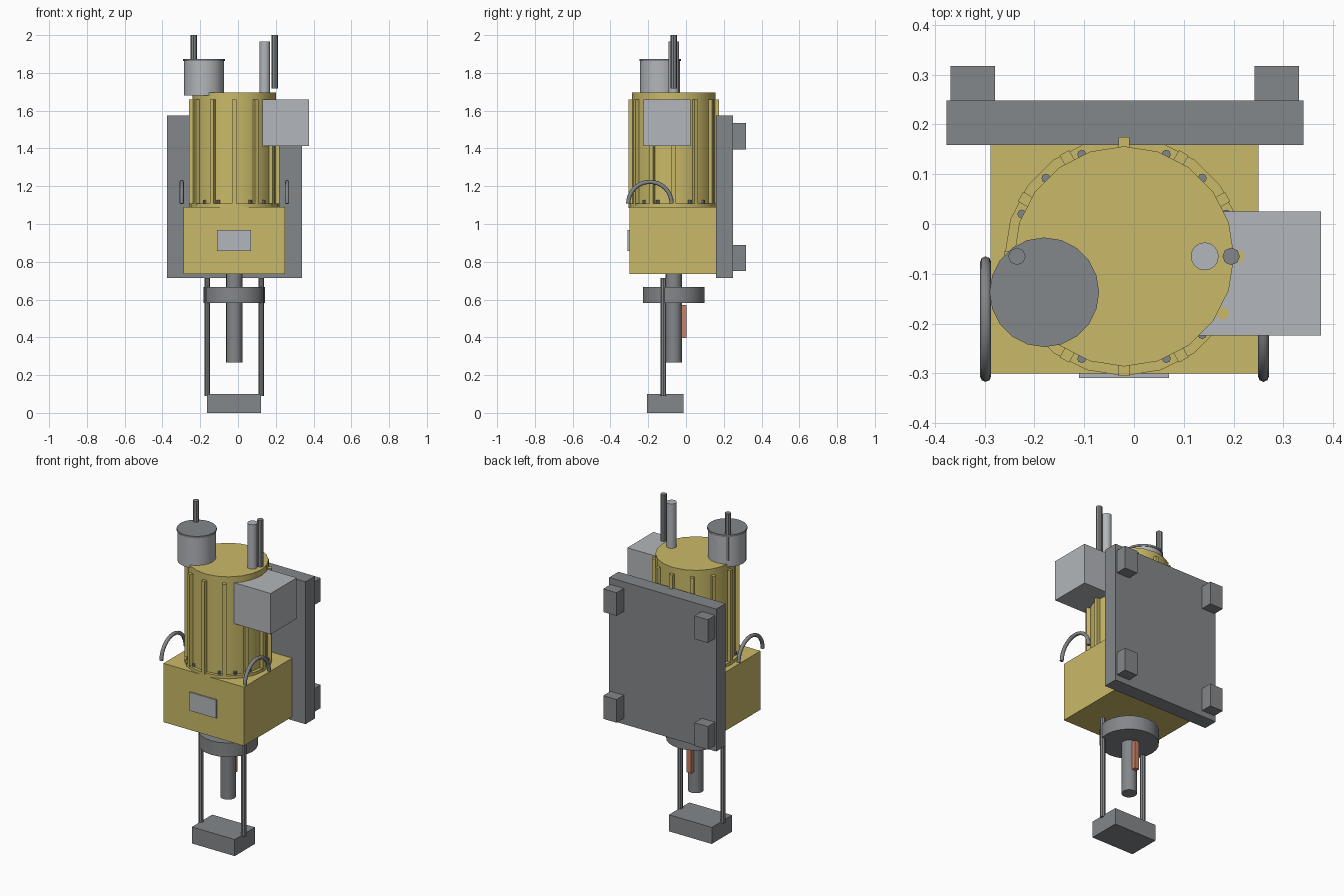
import bpy
from math import sin, cos, pi, radians

if "Cube" in bpy.data.objects:
    bpy.data.objects.remove(bpy.data.objects["Cube"], do_unlink=True)


def material(name, rgb):
    m = bpy.data.materials.new(name)
    m.use_nodes = True
    m.diffuse_color = (*rgb, 1)
    m.node_tree.nodes["Principled BSDF"].inputs["Base Color"].default_value = (*rgb, 1)
    return m


GOLD = material("ochre paint", (0.59, 0.49, 0.14))
DARK = material("dark grey steel", (0.23, 0.242, 0.254))
LIGHT = material("light grey metal", (0.45, 0.47, 0.495))
COPPER = material("copper", (0.58, 0.22, 0.14))

CX, CY = -0.02, -0.065          # main vertical axis


def finish(name, mat):
    o = bpy.context.object
    o.name = o.data.name = name
    o.data.materials.clear()
    o.data.materials.append(mat)
    return o


def box(name, mat, x, y, z, turn=0):
    """Box from (min, max) ranges, optionally turned about its own centre."""
    spans = (x, y, z)
    bpy.ops.mesh.primitive_cube_add(
        size=1, location=[(a + b) / 2 for a, b in spans], rotation=(0, 0, turn))
    bpy.context.object.scale = [b - a for a, b in spans]
    bpy.ops.object.transform_apply(location=False, rotation=False, scale=True)
    return finish(name, mat)


def cylinder(name, mat, x, y, r, z, sides=20):
    """Upright cylinder with a vertex on its back."""
    bpy.ops.mesh.primitive_cylinder_add(
        vertices=sides, radius=r, depth=z[1] - z[0], location=(x, y, (z[0] + z[1]) / 2))
    bpy.ops.object.shade_smooth_by_angle(angle=radians(30))
    return finish(name, mat)


# Gear housing and nameplate
box("gear_housing", GOLD, (-0.288, 0.25), (-0.3, 0.16), (0.735, 1.09))
box("nameplate", LIGHT, (-0.11, 0.07), (-0.309, -0.3), (0.856, 0.967))

# Motor body, flange, cooling fins and flange bolts
cylinder("motor_body", GOLD, CX, CY, 0.221, (1.09, 1.697))
cylinder("motor_flange", GOLD, CX, CY, 0.24, (1.085, 1.108))
for i in range(12):
    a = i * pi / 6
    x, y = CX + 0.225 * cos(a), CY + 0.225 * sin(a)
    box(f"cooling_fin_{i}", GOLD, (x - 0.015, x + 0.015), (y - 0.011, y + 0.011),
        (1.1, 1.66), a)
for i in range(16):
    a = i * pi / 8
    cylinder(f"flange_bolt_{i}", DARK, CX + 0.222 * cos(a), CY + 0.222 * sin(a),
             0.009, (1.1, 1.126), 8)

# Junction box on the left side
box("junction_box", LIGHT, (0.128, 0.375), (-0.224, 0.025), (1.413, 1.66))

# Filler canister with lid, and the rods on top
cylinder("canister", LIGHT, -0.18, -0.137, 0.106, (1.68, 1.865))
cylinder("canister_lid", DARK, -0.18, -0.137, 0.11, (1.862, 1.874))
for name, side in (("left", 1), ("right", -1)):
    cylinder(f"{name}_top_rod", DARK, CX + side * 0.215, CY, 0.0175, (1.717, 2.0), 8)
cylinder("breather_tube", LIGHT, 0.142, CY, 0.028, (1.69, 1.965), 16)

# Mounting plate with four feet
box("mounting_plate", DARK, (-0.376, 0.34), (0.159, 0.248), (0.715, 1.575))
for x in (-0.368, 0.242):
    for z in (0.75, 1.395):
        box("mounting_foot", DARK, (x, x + 0.089), (0.248, 0.317), (z, z + 0.14))

# Output shaft, collar and key
cylinder("output_collar", DARK, CX, CY, 0.163, (0.582, 0.667), 24)
cylinder("output_shaft", DARK, CX, CY, 0.043, (0.268, 0.735), 16)
box("shaft_key", COPPER, (CX - 0.015, CX + 0.015), (CY + 0.03, 0.002), (0.397, 0.572))

# Lower guide rods and base block
for name, side in (("left", 1), ("right", -1)):
    cylinder(f"{name}_guide_rod", DARK, CX + side * 0.143, -0.12, 0.0145, (0.09, 0.715), 8)
box("base_block", DARK, (CX - 0.143, CX + 0.143), (-0.207, -0.013), (0, 0.1))


# Arched lifting handles
def handle(name, x, steps=16):
    curve = bpy.data.curves.new(name, "CURVE")
    curve.dimensions = "3D"
    curve.bevel_depth = 0.011
    curve.bevel_resolution = 2
    curve.use_fill_caps = True
    path = curve.splines.new("POLY")
    path.points.add(steps)
    for i, p in enumerate(path.points):
        a = pi * i / steps
        p.co = (x, -0.191 + 0.115 * cos(a), 1.108 + 0.115 * sin(a), 1)
    o = bpy.data.objects.new(name, curve)
    bpy.context.collection.objects.link(o)
    bpy.ops.object.select_all(action="DESELECT")
    o.select_set(True)
    bpy.context.view_layer.objects.active = o
    bpy.ops.object.convert(target="MESH")
    bpy.ops.object.shade_smooth_by_angle(angle=radians(50))
    finish(name, DARK)


handle("left_handle", 0.26)
handle("right_handle", -0.298)
